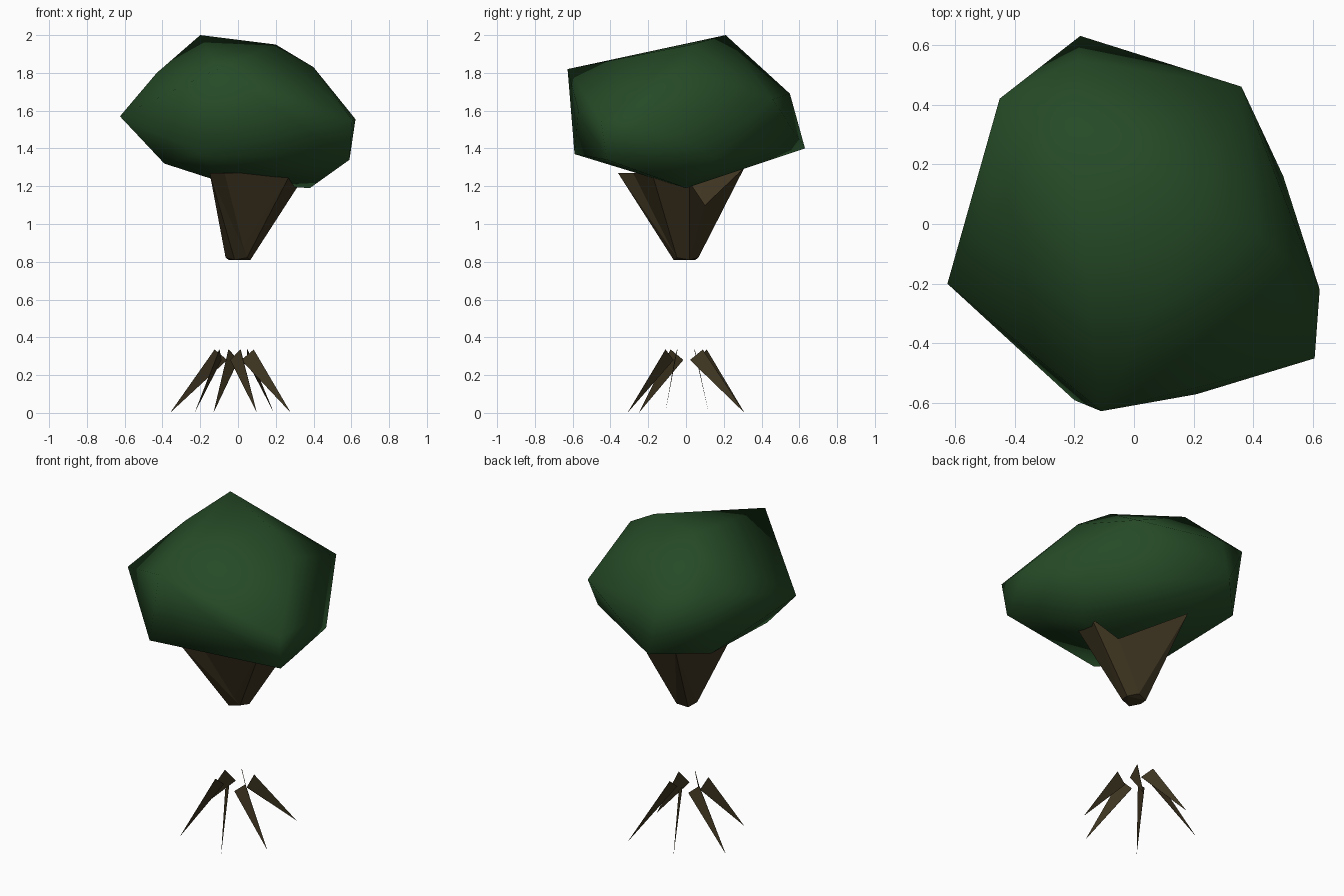
import bpy, bmesh, math
from mathutils import Vector

if "Cube" in bpy.data.objects:
    bpy.data.objects.remove(bpy.data.objects["Cube"])


def material(name, color):
    m = bpy.data.materials.new(name)
    m.diffuse_color = (*color, 1)
    m.use_nodes = True
    m.node_tree.nodes["Principled BSDF"].inputs["Base Color"].default_value = m.diffuse_color
    return m


LEAF = material("leaf green", (0.019, 0.070, 0.020))
BARK = material("bark brown", (0.048, 0.035, 0.015))


def add_object(name, bm, mat, smooth):
    bmesh.ops.recalc_face_normals(bm, faces=bm.faces[:])
    for f in bm.faces:
        f.smooth = smooth
    me = bpy.data.meshes.new(name)
    bm.to_mesh(me)
    bm.free()
    me.materials.append(mat)
    ob = bpy.data.objects.new(name, me)
    bpy.context.scene.collection.objects.link(ob)
    return ob


def hull(name, points, mat, smooth=False):
    """Faceted solid wrapped around a few corner points."""
    bm = bmesh.new()
    for p in points:
        bm.verts.new(p)
    bmesh.ops.convex_hull(bm, input=bm.verts[:])
    loose = [v for v in bm.verts if not v.link_faces]
    bmesh.ops.delete(bm, geom=loose, context='VERTS')
    return add_object(name, bm, mat, smooth)


# Canopy: lumpy low-poly crown
crown = [
    (-0.20, 0.21, 2.00), (0.20, 0.03, 1.95), (0.40, -0.02, 1.83),
    (-0.43, 0.09, 1.80), (-0.11, -0.627, 1.82), (-0.19, 0.55, 1.69),
    (0.36, 0.46, 1.66), (-0.45, 0.42, 1.77), (-0.625, -0.20, 1.57),
    (0.622, -0.22, 1.555), (0.21, -0.57, 1.60), (0.605, -0.45, 1.55),
    (0.59, -0.42, 1.34), (0.50, 0.16, 1.35), (-0.18, 0.63, 1.40),
    (-0.20, -0.59, 1.37), (-0.39, -0.25, 1.32), (-0.43, 0.36, 1.37),
    (0.38, 0.00, 1.19), (-0.08, -0.08, 1.22),
]
hull("canopy", crown, LEAF, smooth=True)

# Branches: wedges fanning out from a ragged hexagonal stem, with notches between
stem = [(0.068 * math.cos(a), 0.068 * math.sin(a), 0.81 + 0.012 * (i % 2))
        for i, a in enumerate(math.radians(60 * k + 15) for k in range(6))]
back_tip, right_tip = (-0.14, 0.31, 1.30), (0.33, 0.02, 1.22)
front_tip, left_tip = (0.28, -0.18, 1.27), (-0.15, -0.36, 1.27)
right_notch, front_notch = (0.20, 0.10, 1.10), (-0.07, -0.28, 1.27)
left_notch = (-0.12, 0.10, 1.27)
wedges = [(back_tip, right_notch), (right_notch, right_tip),
          (right_tip, front_tip), (front_tip, front_notch),
          (front_notch, left_tip), (left_tip, left_notch),
          (left_notch, back_tip)]
for i, pair in enumerate(wedges):
    hull(f"branch_{i + 1}", stem + list(pair), BARK)

# Roots: thin twisted blades tapering to the ground
hub = Vector((-0.02, 0, 0))
up = Vector((0, 0, 1))
root_tips = [(-0.36, 0.12), (-0.23, -0.25), (0.10, -0.31),
             (0.28, -0.11), (0.19, 0.31), (-0.13, 0.31)]
for i, (x, y) in enumerate(root_tips):
    tip = Vector((x, y, 0))
    out = (tip - hub).normalized()
    turn = Vector((out.y, -out.x, 0))
    top = hub + out * 0.113 + turn * 0.008 + up * 0.335
    inner = hub + out * 0.055 + turn * 0.043 + up * 0.28
    side = (top - tip).cross(inner - tip).normalized() * 0.0015
    hull(f"root_{i + 1}", [top + side, top - side, inner + side, inner - side,
                           tip], BARK)
